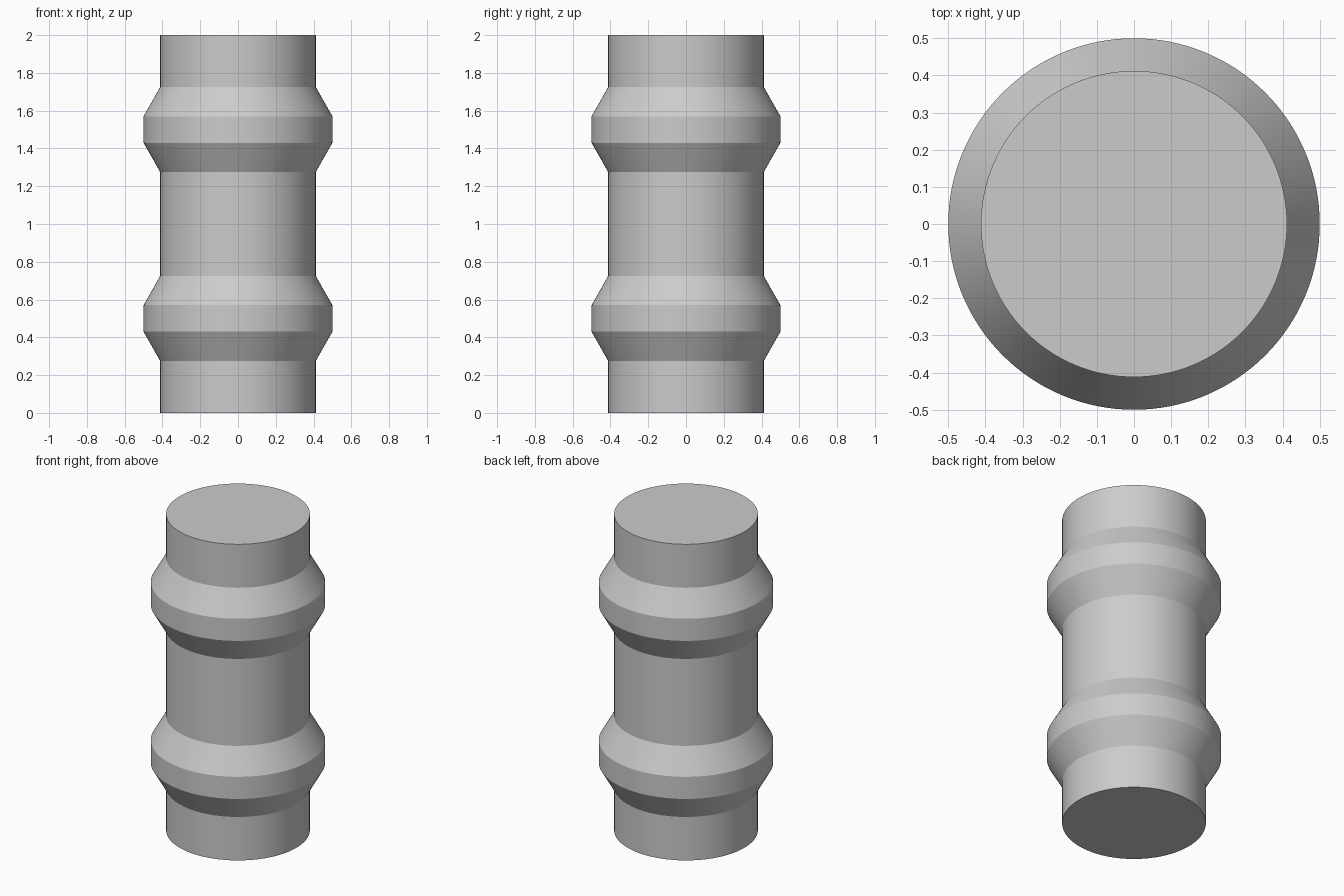
import bpy
import bmesh
import math

cube = bpy.data.objects.get("Cube")
if cube:
    bpy.data.objects.remove(cube, do_unlink=True)

SEGMENTS = 128
TUBE_R, RING_R = 0.412, 0.5
HEIGHT = 2.0
RING_CENTRES = (0.5, 1.5)
RING_HALF, FLARE_HALF = 0.07, 0.225

# Plain grey material
grey = bpy.data.materials.new("plain_grey")
grey.use_nodes = True
colour = (0.6, 0.6, 0.6, 1.0)
grey.diffuse_color = colour
grey.node_tree.nodes["Principled BSDF"].inputs["Base Color"].default_value = colour

# Side profile: straight tube with two chamfered collars
profile = [(TUBE_R, 0.0)]
for z in RING_CENTRES:
    profile += [(TUBE_R, z - FLARE_HALF), (RING_R, z - RING_HALF),
                (RING_R, z + RING_HALF), (TUBE_R, z + FLARE_HALF)]
profile.append((TUBE_R, HEIGHT))

# Revolve the profile and cap both ends
bm = bmesh.new()
loops = []
for r, z in profile:
    angles = [2 * math.pi * i / SEGMENTS for i in range(SEGMENTS)]
    loops.append([bm.verts.new((r * math.cos(a), r * math.sin(a), z)) for a in angles])
for low, high in zip(loops, loops[1:]):
    for i in range(SEGMENTS):
        j = (i + 1) % SEGMENTS
        bm.faces.new((low[i], low[j], high[j], high[i]))
bm.faces.new(loops[0][::-1])
bm.faces.new(loops[-1])

mesh = bpy.data.meshes.new("collared_cylinder")
bm.to_mesh(mesh)
bm.free()
mesh.materials.append(grey)
body = bpy.data.objects.new("collared_cylinder", mesh)
bpy.context.collection.objects.link(body)

# Smooth around the axis, crisp at the collar edges
bpy.ops.object.select_all(action="DESELECT")
body.select_set(True)
bpy.context.view_layer.objects.active = body
bpy.ops.object.shade_smooth_by_angle(angle=math.radians(20))
